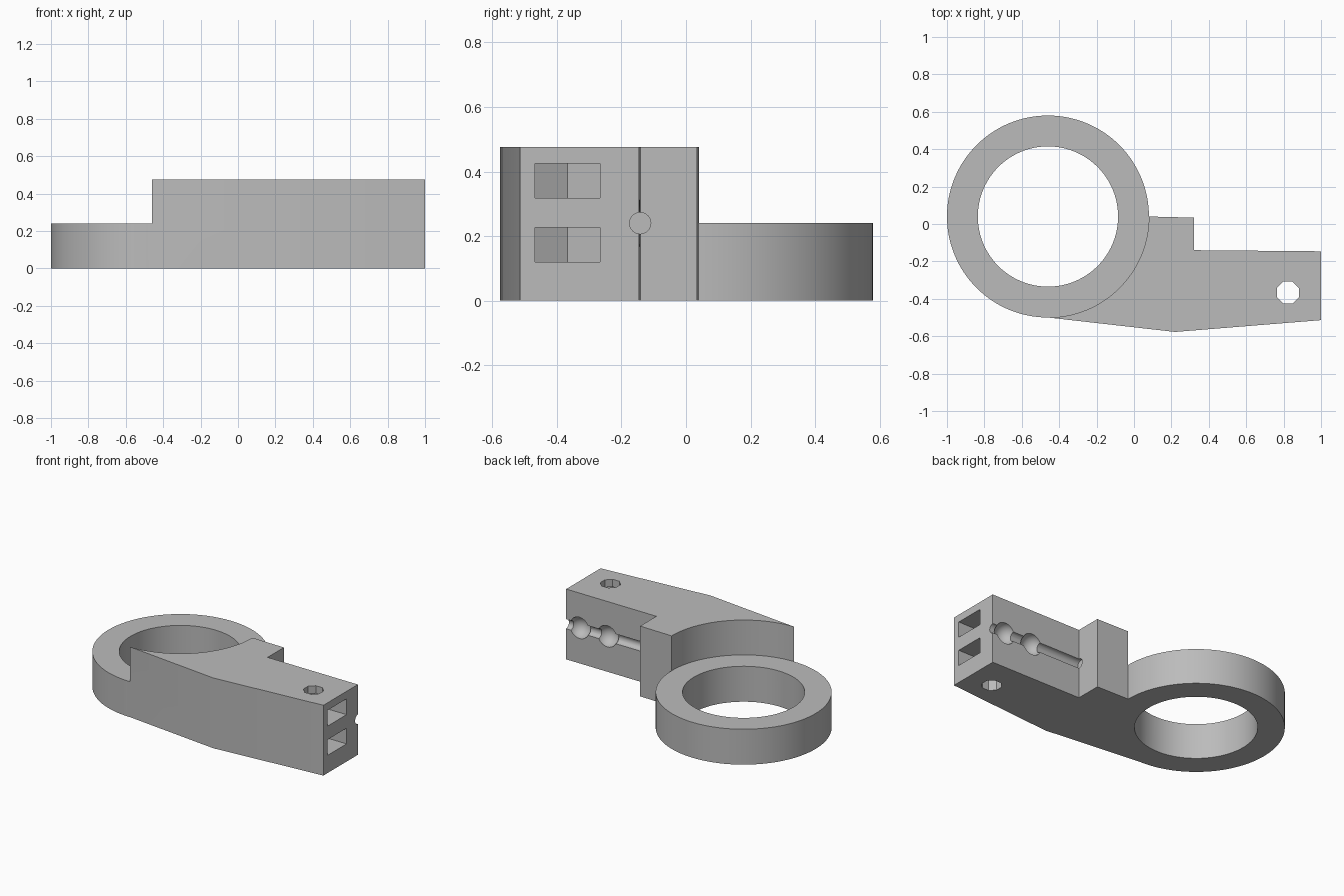
import bpy
import math
from math import cos, sin, pi, radians

if "Cube" in bpy.data.objects:
    bpy.data.objects.remove(bpy.data.objects["Cube"], do_unlink=True)

RING_X, RING_Y, RING_R, BORE_R = -0.46, 0.04, 0.54, 0.375
RING_H, BODY_H = 0.24, 0.476
BOLT_X, BOLT_Y = 0.823, -0.367

grey = bpy.data.materials.new("plain grey")
grey.use_nodes = True
grey.diffuse_color = (0.5, 0.5, 0.5, 1)
grey.node_tree.nodes["Principled BSDF"].inputs["Base Color"].default_value = (0.5, 0.5, 0.5, 1)


def prism(name, outline, z0, z1):
    """Extrude a counter-clockwise outline from z0 to z1."""
    n = len(outline)
    verts = [(x, y, z) for z in (z0, z1) for x, y in outline]
    faces = [list(range(n))[::-1], list(range(n, 2 * n))]
    faces += [(i, (i + 1) % n, (i + 1) % n + n, i + n) for i in range(n)]
    mesh = bpy.data.meshes.new(name)
    mesh.from_pydata(verts, [], faces)
    mesh.materials.append(grey)
    obj = bpy.data.objects.new(name, mesh)
    bpy.context.collection.objects.link(obj)
    return obj


def arc(cx, cy, r, start, end, steps):
    angles = [radians(start + (end - start) * i / steps) for i in range(steps + 1)]
    return [(cx + r * cos(a), cy + r * sin(a)) for a in angles]


def circle(cx, cy, r, sides, start=0):
    return arc(cx, cy, r, start, start + 360, sides)[:-1]


def combine(target, tool, operation):
    mod = target.modifiers.new(tool.name, 'BOOLEAN')
    mod.operation, mod.solver, mod.object = operation, 'EXACT', tool
    bpy.context.view_layer.objects.active = target
    bpy.ops.object.modifier_apply(modifier=mod.name)
    bpy.data.objects.remove(tool, do_unlink=True)


# Tall arm whose inner end wraps the outside of the ring
outline = arc(RING_X, RING_Y, RING_R, 0, -90, 32)
outline += [(0.22, -0.577), (1, -0.514), (1, -0.146), (0.32, -0.14), (0.32, 0.034)]
bracket = prism("ring_bracket", outline, 0, BODY_H)

# Low ring with an open bore
combine(bracket, prism("ring", circle(RING_X, RING_Y, RING_R, 128), 0, RING_H), 'UNION')
combine(bracket, prism("bore", circle(RING_X, RING_Y, BORE_R, 96), -0.1, 0.6), 'DIFFERENCE')

# Two nut pockets open at the arm's end, with hexagonal inner ends
hexagon = circle(BOLT_X, BOLT_Y, 0.101 / cos(pi / 6), 6)
pocket = hexagon[1:5]
pocket += [(1.1, hexagon[5][1]), (1.1, hexagon[1][1])]
for z0, z1 in ((0.12, 0.226), (0.318, 0.425)):
    combine(bracket, prism("nut_pocket", pocket, z0, z1), 'DIFFERENCE')

# Vertical bolt hole
combine(bracket, prism("bolt_hole", circle(BOLT_X, BOLT_Y, 0.064, 8, 22.5), -0.1, 0.6), 'DIFFERENCE')

# Bead-chain groove along the arm's back face
bpy.ops.mesh.primitive_cylinder_add(vertices=24, radius=0.033, depth=0.8,
                                    location=(0.7, -0.142, RING_H), rotation=(0, pi / 2, 0))
combine(bracket, bpy.context.object, 'DIFFERENCE')
for x in (0.9, 0.69):
    bpy.ops.mesh.primitive_uv_sphere_add(segments=32, ring_count=16, radius=0.072,
                                         location=(x, -0.143, RING_H))
    combine(bracket, bpy.context.object, 'DIFFERENCE')

# One colour throughout, smooth curves with crisp edges
bracket.data.materials.clear()
bracket.data.materials.append(grey)
for face in bracket.data.polygons:
    face.material_index = 0
bpy.ops.object.select_all(action='DESELECT')
bracket.select_set(True)
bpy.context.view_layer.objects.active = bracket
bpy.ops.object.shade_smooth_by_angle(angle=radians(20))
